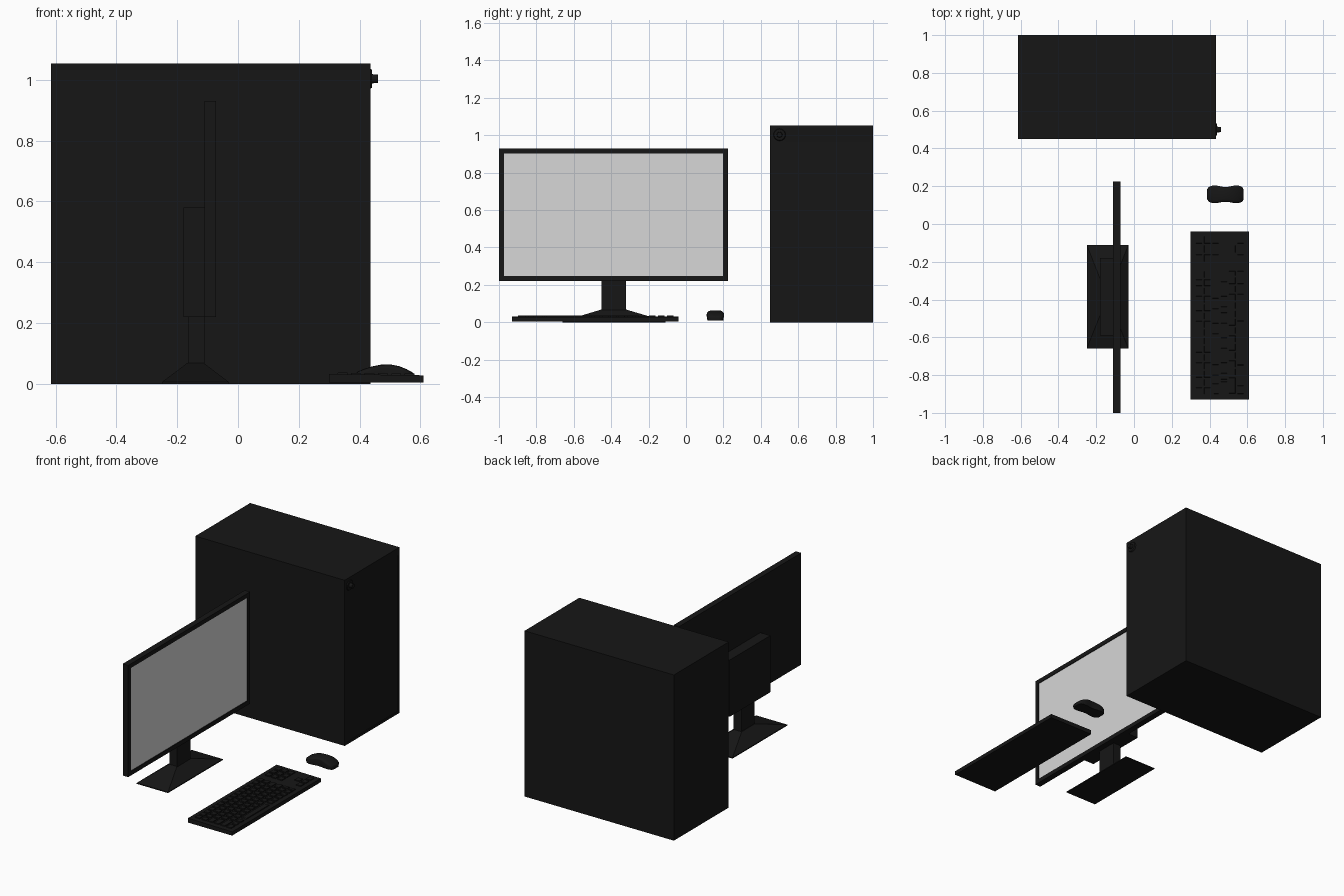
import bpy, bmesh, math

cube = bpy.data.objects.get("Cube")
if cube:
    bpy.data.objects.remove(cube, do_unlink=True)


def material(name, value):
    m = bpy.data.materials.new(name)
    m.use_nodes = True
    m.diffuse_color = (value, value, value, 1)
    m.node_tree.nodes["Principled BSDF"].inputs["Base Color"].default_value = (value, value, value, 1)
    return m


black = material("black plastic", 0.008)
grey = material("screen grey", 0.68)


def finish(name, bm, *mats):
    bmesh.ops.recalc_face_normals(bm, faces=bm.faces)
    me = bpy.data.meshes.new(name)
    bm.to_mesh(me)
    bm.free()
    for m in mats or (black,):
        me.materials.append(m)
    ob = bpy.data.objects.new(name, me)
    bpy.context.collection.objects.link(ob)
    return ob


def add_box(bm, xs, ys, zs, taper=1.0):
    """Box between limits; the top may be scaled in towards its centre."""
    verts = bmesh.ops.create_cube(bm, size=1)["verts"]
    for v in verts:
        k = taper if v.co.z > 0 else 1
        v.co.x = sum(xs) / 2 + v.co.x * k * (xs[1] - xs[0])
        v.co.y = sum(ys) / 2 + v.co.y * k * (ys[1] - ys[0])
        v.co.z = zs[0] if v.co.z < 0 else zs[1]
    return verts


def box(name, xs, ys, zs):
    bm = bmesh.new()
    add_box(bm, xs, ys, zs)
    return finish(name, bm)


def facing_x(bm):
    bm.normal_update()
    return max(bm.faces, key=lambda f: f.normal.x + f.calc_center_median().x)


# Tower case with a recessed front panel
bm = bmesh.new()
add_box(bm, (-0.615, 0.435), (0.45, 1.0), (0, 1.053))
panel = facing_x(bm)
bmesh.ops.inset_individual(bm, faces=[panel], thickness=0.02)
bmesh.ops.inset_individual(bm, faces=[panel], thickness=0.001, depth=-0.004)
for v in panel.verts:
    v.co.y = 0.54 if v.co.y < 0.7 else v.co.y
    v.co.z = 0.96 if v.co.z > 0.5 else v.co.z
finish("tower_case", bm)

# Power button: round collar and knob
for name, radius, reach in (("button_collar", 0.035, 0.44), ("power_button", 0.016, 0.46)):
    bm = bmesh.new()
    bmesh.ops.create_cone(bm, cap_ends=True, segments=16, radius1=radius,
                          radius2=radius * 0.85, depth=reach - 0.43)
    for v in bm.verts:
        x, y, z = v.co
        v.co = ((reach + 0.43) / 2 + z, 0.5 + y, 1.003 + x)
    finish(name, bm)

# Monitor with an inset screen
bm = bmesh.new()
add_box(bm, (-0.11, -0.072), (-1.0, 0.225), (0.22, 0.93))
screen = facing_x(bm)
bmesh.ops.inset_individual(bm, faces=[screen], thickness=0.038)
bmesh.ops.inset_individual(bm, faces=[screen], thickness=0.0005, depth=-0.004)
screen.material_index = 1
finish("monitor", bm, black, grey)
box("monitor_back_housing", (-0.18, -0.11), (-0.59, -0.18), (0.22, 0.58))

# Stand
box("stand_neck", (-0.165, -0.11), (-0.453, -0.32), (0.05, 0.23))
bm = bmesh.new()
add_box(bm, (-0.25, -0.03), (-0.66, -0.11), (0, 0.006))
for v in add_box(bm, (-0.25, -0.03), (-0.66, -0.11), (0.006, 0.068), 0.25):
    if v.co.z > 0.05:
        v.co.y = -0.453 if v.co.y < -0.385 else -0.32
finish("stand_base", bm)

# Keyboard body, a little higher at the far edge
bm = bmesh.new()
for v in add_box(bm, (0.30, 0.61), (-0.93, -0.04), (0.004, 0.028)):
    if v.co.z > 0.02 and v.co.x < 0.4:
        v.co.z += 0.004
finish("keyboard_body", bm)

# Keys: staggered main block, navigation keys and arrows
bm = bmesh.new()
pitch, gap = 0.044, 0.004


def key(row, y0, y1):
    x = 0.322 + row * pitch
    top = 0.037 - row * 0.0007
    add_box(bm, (x + gap, x + pitch - gap), (y0 + gap, y1 - gap), (0.02, top), 0.88)


left, right = -0.905, -0.245
first = [1, 1, 1.5, 1.75, 2.25, 1.25]
for row, width in enumerate(first):
    y = left
    step = width * pitch
    while y < right - 0.01:
        end = y + step
        if right - end < 0.7 * pitch:
            end = right
        key(row, y, end)
        y = end
        step = pitch
        if row == 5 and 3 * pitch < y - left < 4.5 * pitch:
            step = 6 * pitch
for row, columns in enumerate([(0, 1, 2), (0, 1, 2), (0, 1, 2), (), (1,), (0, 1, 2)]):
    for c in columns:
        y = -0.205 + c * pitch * 1.1
        key(row, y, y + pitch * 1.1)
finish("keyboard_keys", bm)

# Mouse: pinched waist and arched back, lofted along its length
stations = [(0.387, 0.026, 0.034), (0.395, 0.038, 0.041), (0.415, 0.047, 0.049),
            (0.44, 0.046, 0.057), (0.47, 0.040, 0.063), (0.50, 0.040, 0.064),
            (0.53, 0.046, 0.058), (0.555, 0.046, 0.048), (0.573, 0.039, 0.038),
            (0.58, 0.026, 0.032)]
bm = bmesh.new()
rings = []
for x, w, top in stations:
    ring = [bm.verts.new((x, 0.157 - w * 0.9, 0.01))]
    for i in range(9):
        a = math.pi * i / 8
        c, s = math.cos(a), math.sin(a)
        y = -math.copysign(abs(c) ** 0.5, c) * w
        ring.append(bm.verts.new((x, 0.157 + y, top - 0.012 + 0.012 * s)))
    ring.append(bm.verts.new((x, 0.157 + w * 0.9, 0.01)))
    rings.append(ring)
for a, b in zip(rings, rings[1:]):
    for i in range(len(a)):
        j = (i + 1) % len(a)
        bm.faces.new((a[i], a[j], b[j], b[i]))
bm.faces.new(rings[0])
bm.faces.new(rings[-1])
mouse = finish("mouse", bm)
bpy.ops.object.select_all(action="DESELECT")
mouse.select_set(True)
bpy.context.view_layer.objects.active = mouse
bpy.ops.object.shade_smooth_by_angle(angle=math.radians(40))
